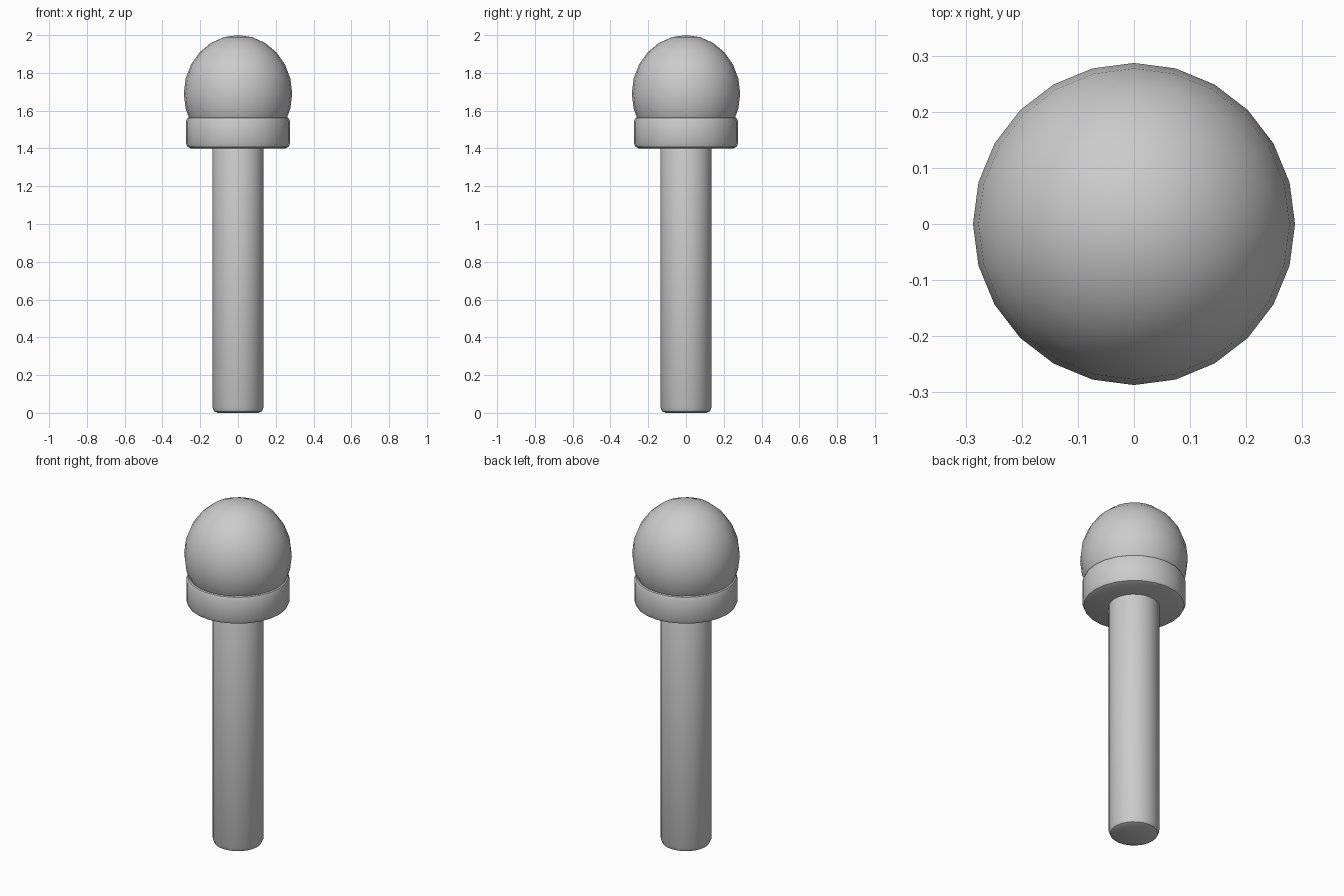
import bpy
import bmesh
import math

if "Cube" in bpy.data.objects:
    bpy.data.objects.remove(bpy.data.objects["Cube"])

grey = bpy.data.materials.new("plain_grey")
grey.diffuse_color = (0.6, 0.6, 0.6, 1)
grey.use_nodes = True
grey.node_tree.nodes["Principled BSDF"].inputs["Base Color"].default_value = grey.diffuse_color


def finish(obj):
    obj.data.materials.append(grey)
    bpy.ops.object.select_all(action='DESELECT')
    obj.select_set(True)
    bpy.context.view_layer.objects.active = obj
    bpy.ops.object.shade_smooth_by_angle(angle=math.radians(30))


def rounded_cylinder(name, radius, z0, z1, bevel):
    """Upright cylinder with rounded rims."""
    bm = bmesh.new()
    bmesh.ops.create_cone(bm, cap_ends=True, segments=24,
                          radius1=radius, radius2=radius, depth=z1 - z0)
    bmesh.ops.translate(bm, verts=bm.verts, vec=(0, 0, (z0 + z1) / 2))
    rims = [e for e in bm.edges
            if abs(e.verts[0].co.z - e.verts[1].co.z) < 1e-4]
    bmesh.ops.bevel(bm, geom=rims, offset=bevel, segments=2,
                    profile=0.5, affect='EDGES')
    mesh = bpy.data.meshes.new(name)
    bm.to_mesh(mesh)
    bm.free()
    obj = bpy.data.objects.new(name, mesh)
    bpy.context.collection.objects.link(obj)
    finish(obj)


# Long shaft and wide collar
rounded_cylinder("shaft", 0.135, 0.0, 1.45, 0.028)
rounded_cylinder("collar", 0.276, 1.40, 1.57, 0.028)

# Slightly tall ball seated in the collar
bpy.ops.mesh.primitive_uv_sphere_add(segments=24, ring_count=12, radius=1,
                                     location=(0, 0, 1.69))
ball = bpy.context.object
ball.name = "ball_head"
ball.scale = (0.287, 0.287, 0.31)
bpy.ops.object.transform_apply(location=False, rotation=False, scale=True)
finish(ball)
